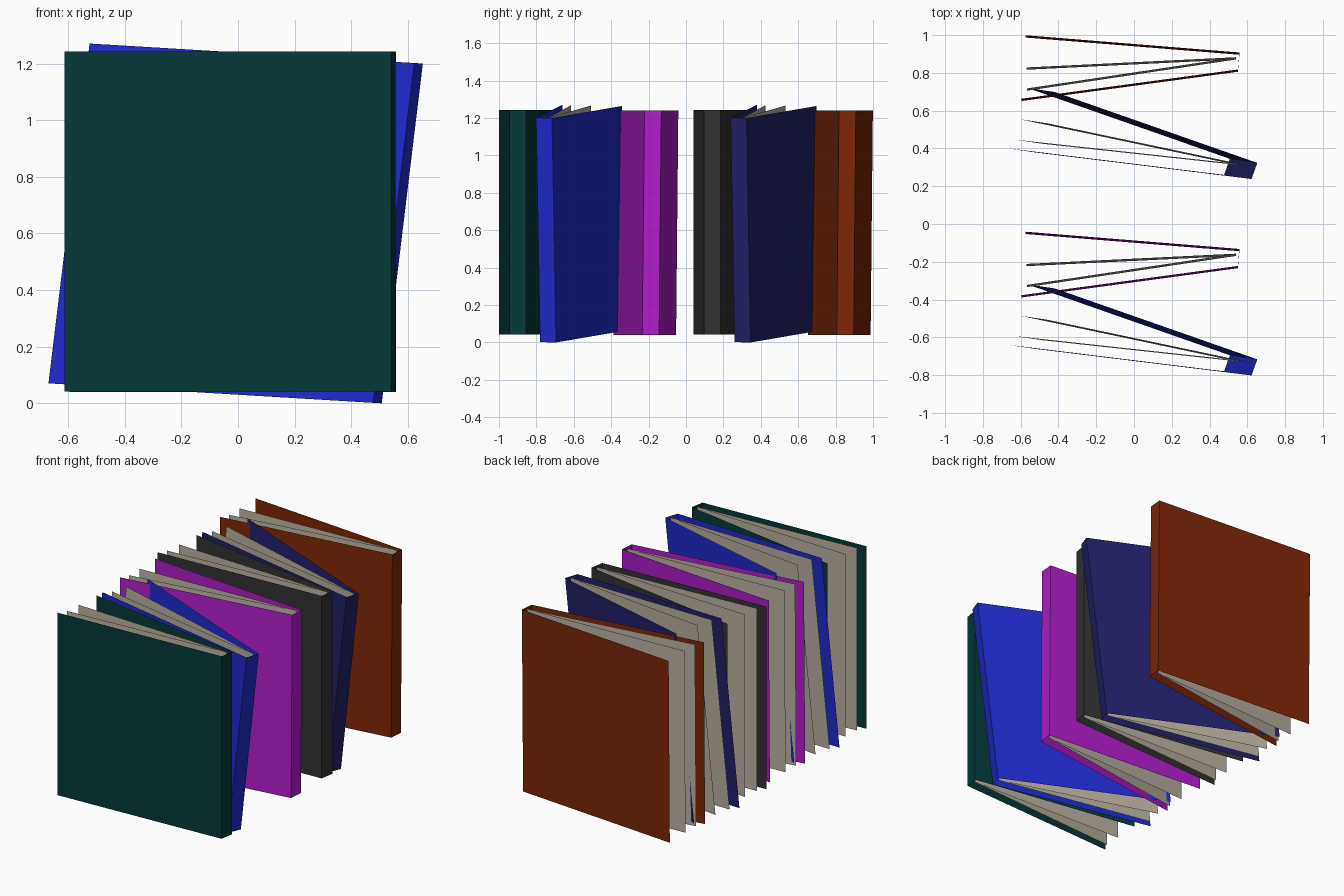
import bpy
import bmesh
from math import cos, sin, radians
from mathutils import Matrix, Vector

cube = bpy.data.objects.get("Cube")
if cube:
    bpy.data.objects.remove(cube, do_unlink=True)

HEIGHT = 1.2


def material(name, rgb):
    color = [(c / 255) ** 2.2 for c in rgb] + [1]
    mat = bpy.data.materials.new(name)
    mat.use_nodes = True
    mat.diffuse_color = color
    bsdf = mat.node_tree.nodes["Principled BSDF"]
    bsdf.inputs["Base Color"].default_value = color
    return mat


def ray(start, angle, length):
    a = radians(angle)
    return (start[0] + length * cos(a), start[1] + length * sin(a))


def sheet(name, path, mat, matrix):
    """Raise a plan path into a thin folded sheet."""
    bm = bmesh.new()
    low = [bm.verts.new((x, y, 0)) for x, y in path]
    high = [bm.verts.new((x, y, HEIGHT)) for x, y in path]
    for i in range(len(path) - 1):
        bm.faces.new((low[i], low[i + 1], high[i + 1], high[i]))
    bm.transform(matrix)
    mesh = bpy.data.meshes.new(name)
    bm.to_mesh(mesh)
    bm.free()
    mesh.materials.append(mat)
    bpy.context.collection.objects.link(bpy.data.objects.new(name, mesh))


# Plan of one open book: front board, spine, back board, two leaves
spine_front, spine_back = (0, 0), (0.008, 0.09)
cover = [ray(spine_front, 187.7, 1.155), spine_front, spine_back,
         ray(spine_back, 175.4, 1.135)]
hinge = (-0.01, 0.065)
leaves = [hinge and [ray(hinge, 188.5, 1.12), hinge, ray(hinge, 182.8, 1.11)]][0]

# Three poses: position, turn, lean in x and y, slope along the width
poses = [
    (Vector((0.541, -0.944, 0.042)), -4.9, 0, 0, 0),
    (Vector((0.477, -0.78, 0.002)), -14.7, 0.121, -0.018, -0.06),
    (Vector((0.55, -0.234, 0.041)), 0, 0, 0.01, 0),
]
paper = material("paper", (186, 176, 160))
colors = [
    ("green", (14, 59, 59)), ("blue", (37, 46, 205)), ("magenta", (175, 34, 200)),
    ("charcoal", (53, 53, 53)), ("navy", (38, 37, 105)), ("brown", (124, 43, 16)),
]

# Two rows of three standing books
for i, (color_name, rgb) in enumerate(colors):
    place, turn, lean_x, lean_y, slope = poses[i % 3]
    lean = Matrix(((1, 0, lean_x, 0), (0, 1, lean_y, 0),
                   (slope, 0, 1, 0), (0, 0, 0, 1)))
    shift = Vector((0, 1.04 * (i // 3), 0))
    matrix = (Matrix.Translation(place + shift) @ lean
              @ Matrix.Rotation(radians(turn), 4, "Z"))
    cloth = material(color_name + "_cover", rgb)
    sheet(color_name + "_book_cover", cover, cloth, matrix)
    sheet(color_name + "_book_pages", leaves, paper, matrix)
